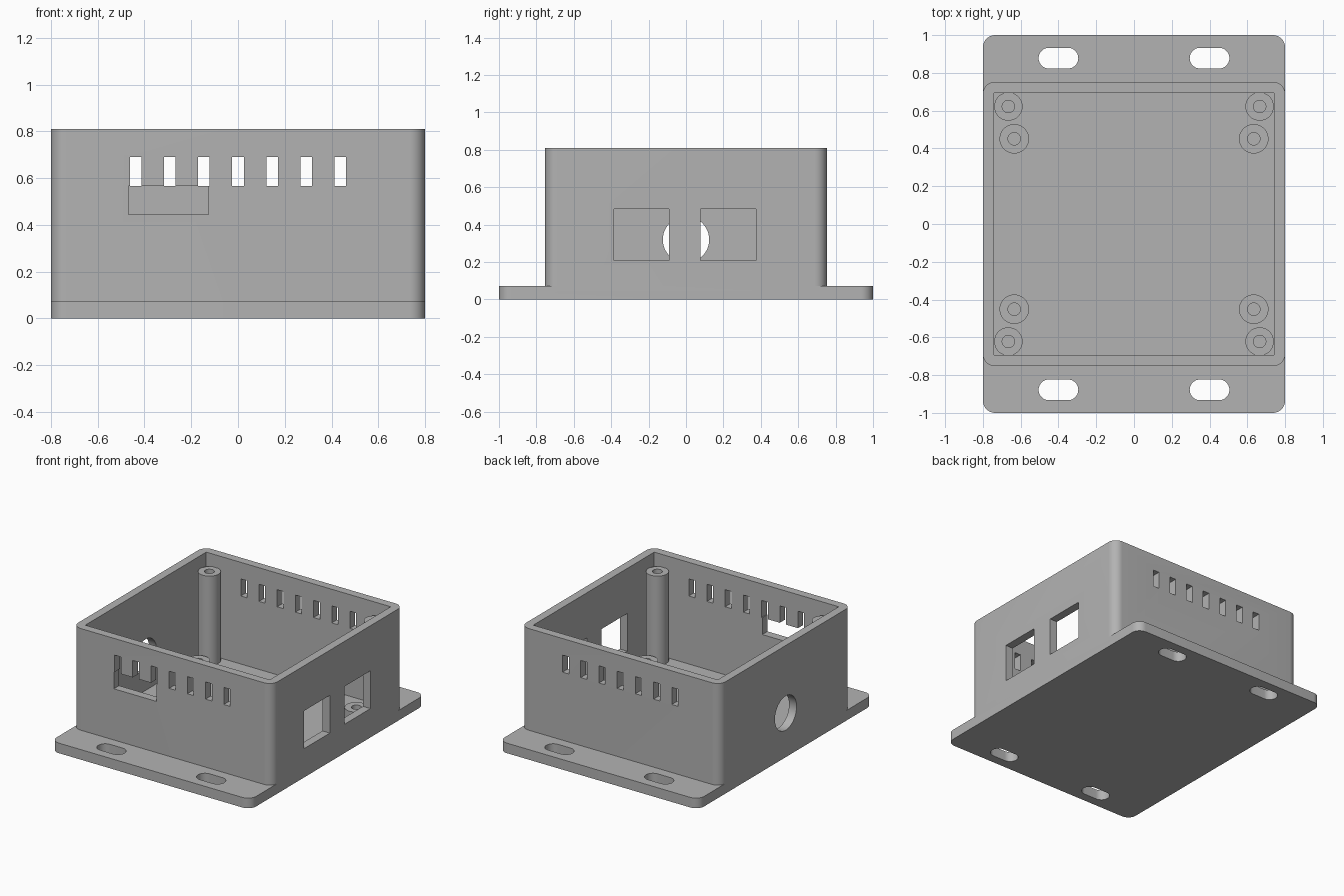
import bpy, bmesh, math
from mathutils import Matrix

if "Cube" in bpy.data.objects:
    bpy.data.objects.remove(bpy.data.objects["Cube"], do_unlink=True)

GREY = (0.45, 0.45, 0.45, 1)
plastic = bpy.data.materials.new("grey_plastic")
plastic.use_nodes = True
plastic.diffuse_color = GREY
plastic.node_tree.nodes["Principled BSDF"].inputs["Base Color"].default_value = GREY

FLOOR, TOP = 0.073, 0.81
HALF_X, HALF_Y, WALL = 0.8, 0.753, 0.06


def finish(name, bm):
    bmesh.ops.recalc_face_normals(bm, faces=bm.faces)
    mesh = bpy.data.meshes.new(name)
    bm.to_mesh(mesh)
    bm.free()
    obj = bpy.data.objects.new(name, mesh)
    obj.data.materials.append(plastic)
    bpy.context.collection.objects.link(obj)
    return obj


def block(name, x, y, z, radius=0, segments=10):
    """Box from (min, max) ranges, with its upright edges rounded."""
    bm = bmesh.new()
    bmesh.ops.create_cube(bm, size=1)
    for v in bm.verts:
        for i, (low, high) in enumerate((x, y, z)):
            v.co[i] = high if v.co[i] > 0 else low
    if radius:
        upright = [e for e in bm.edges
                   if abs(e.verts[0].co.z - e.verts[1].co.z) > 1e-4]
        bmesh.ops.bevel(bm, geom=upright, offset=radius, segments=segments,
                        profile=0.5, affect='EDGES')
    return finish(name, bm)


def combine(target, tool, operation='DIFFERENCE'):
    mod = target.modifiers.new(operation.title(), 'BOOLEAN')
    mod.operation, mod.solver, mod.object = operation, 'EXACT', tool
    bpy.context.view_layer.objects.active = target
    bpy.ops.object.modifier_apply(modifier=mod.name)
    bpy.data.objects.remove(tool, do_unlink=True)


def smooth(obj):
    bpy.ops.object.select_all(action='DESELECT')
    obj.select_set(True)
    bpy.context.view_layer.objects.active = obj
    bpy.ops.object.shade_smooth_by_angle(angle=math.radians(30))


def standoff(name, x, y, top, radius, bore):
    """Hollow round post, turned from a profile."""
    bm = bmesh.new()
    low = FLOOR - 0.01
    profile = [(radius, low), (radius, top), (bore, top), (bore, low)]
    verts = [bm.verts.new((r, 0, z)) for r, z in profile]
    edges = [bm.edges.new(pair) for pair in zip(verts, verts[1:])]
    bmesh.ops.spin(bm, geom=verts + edges, cent=(0, 0, 0), axis=(0, 0, 1),
                   angle=math.tau, steps=40, use_duplicate=False)
    bmesh.ops.remove_doubles(bm, verts=bm.verts, dist=1e-4)
    bmesh.ops.translate(bm, verts=bm.verts, vec=(x, y, 0))
    smooth(finish(name, bm))


# Mounting plate and hollow box
case = block("enclosure", (-HALF_X, HALF_X), (-1, 1), (0, FLOOR), 0.065)
combine(case, block("body", (-HALF_X, HALF_X), (-HALF_Y, HALF_Y),
                    (FLOOR / 2, TOP), 0.065), 'UNION')
inx, iny = HALF_X - WALL, HALF_Y - WALL
combine(case, block("cavity", (-inx, inx), (-iny, iny), (FLOOR, 1)))

# Mounting slots in the flanges
for sx in (-1, 1):
    for sy in (-1, 1):
        cx, cy = 0.4 * sx, 0.878 * sy
        combine(case, block("slot", (cx - 0.105, cx + 0.105),
                            (cy - 0.055, cy + 0.055), (-0.1, 0.2), 0.0549))

# Vents through the front and back walls
for i in range(-3, 4):
    cx = 0.146 * i
    combine(case, block("vent", (cx - 0.025, cx + 0.025), (-1.2, 1.2), (0.566, 0.69)))

# Front port, just below the first vents
combine(case, block("front_port", (-0.469, -0.127), (-1, -0.6), (0.444, 0.567)))

# Two ports in the left side
for y in ((-0.385, -0.09), (0.078, 0.375)):
    combine(case, block("side_port", (0.6, 1), y, (0.209, 0.483)))

# Round cable hole in the right side
bm = bmesh.new()
bmesh.ops.create_cone(bm, cap_ends=True, segments=48, radius1=0.124, radius2=0.124,
                      depth=0.4, matrix=Matrix.Translation((-0.8, 0, 0.32))
                      @ Matrix.Rotation(math.pi / 2, 4, 'Y'))
combine(case, finish("cable_hole", bm))
smooth(case)

# Tall lid posts in the corners, short board standoffs beside them
for sx, side in ((1, "left"), (-1, "right")):
    for sy, end in ((1, "back"), (-1, "front")):
        standoff(f"lid_post_{end}_{side}", 0.665 * sx, 0.622 * sy, 0.718, 0.075, 0.033)
        standoff(f"board_standoff_{end}_{side}", 0.634 * sx, 0.451 * sy, 0.146, 0.078, 0.033)
